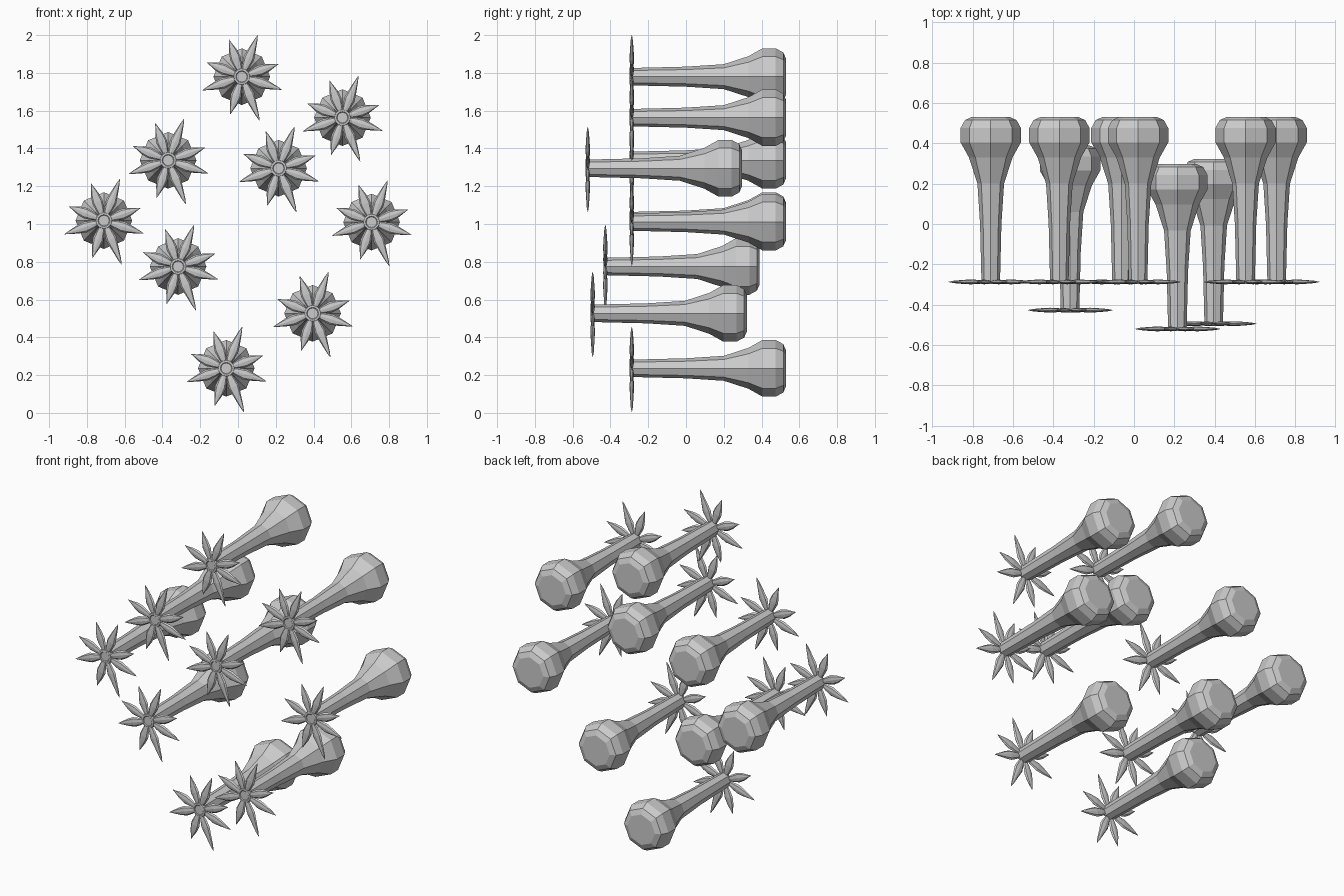
import bpy, bmesh
from math import sin, cos, pi, radians
from mathutils import Vector

if "Cube" in bpy.data.objects:
    bpy.data.objects.remove(bpy.data.objects["Cube"])

# Flower centres: x, z and forward offset
PLACES = [(0.02, 1.78, 0), (0.553, 1.563, 0), (-0.37, 1.337, 0),
          (0.215, 1.295, -0.233), (-0.71, 1.018, 0), (0.707, 1.01, 0),
          (-0.317, 0.775, -0.14), (0.395, 0.527, -0.207), (-0.062, 0.236, 0)]
# Petals: angle in degrees, length
PETALS = [(69, 0.235), (19, 0.206), (-18, 0.222), (-68, 0.25),
          (-107, 0.207), (-161, 0.22), (158, 0.2), (109, 0.207)]
DISC_Y = -0.287


def loft(bm, rings):
    """Join rings of points with quads and cap both ends."""
    loops = [[bm.verts.new(p) for p in ring] for ring in rings]
    n = len(loops[0])
    for a, b in zip(loops, loops[1:]):
        for i in range(n):
            j = (i + 1) % n
            bm.faces.new((a[i], a[j], b[j], b[i]))
    bm.faces.new(loops[0][::-1])
    bm.faces.new(loops[-1])


def lathe(bm, profile, sides):
    """Round body along y from (y, radius) pairs."""
    loft(bm, [[(r * cos(2 * pi * i / sides), y, r * sin(2 * pi * i / sides))
               for i in range(sides)] for y, r in profile])


def petal(bm, angle, length):
    """Flattened pointed spindle lying in the flower plane."""
    a = radians(angle)
    out, side, thick = Vector((cos(a), 0, sin(a))), Vector((-sin(a), 0, cos(a))), Vector((0, 1, 0))
    rings = []
    for r, w, t in [(0.025, 0.011, 0.006), (0.065, 0.022, 0.010), (0.105, 0.029, 0.012),
                    (0.145, 0.022, 0.010), (length * 0.88, 0.009, 0.006), (length, 0.001, 0.001)]:
        rings.append([out * r + side * w * cos(k * pi / 4) + thick * (DISC_Y + t * sin(k * pi / 4))
                      for k in range(8)])
    loft(bm, rings)


def mesh_from(name, build):
    bm = bmesh.new()
    build(bm)
    bmesh.ops.recalc_face_normals(bm, faces=bm.faces)
    me = bpy.data.meshes.new(name)
    bm.to_mesh(me)
    bm.free()
    return me


# Stem flaring into a faceted bulb at the back
stem = mesh_from("stem_bulb", lambda bm: lathe(bm, [
    (-0.285, 0.046), (0.0, 0.053), (0.2, 0.066), (0.33, 0.108),
    (0.405, 0.150), (0.475, 0.150), (0.515, 0.128), (0.53, 0.095)], 8))

# Star of eight petals
star = mesh_from("petals", lambda bm: [petal(bm, a, l) for a, l in PETALS])

# Button with a recessed face in the middle of the star
button = mesh_from("flower_centre", lambda bm: lathe(bm, [
    (-0.274, 0.040), (-0.287, 0.046), (-0.297, 0.042), (-0.298, 0.032), (-0.294, 0.028)], 12))

# Place every flower
for n, (x, z, dy) in enumerate(PLACES, 1):
    for me in (stem, star, button):
        ob = bpy.data.objects.new(f"{me.name}_{n}", me)
        ob.location = (x, dy, z)
        bpy.context.collection.objects.link(ob)
